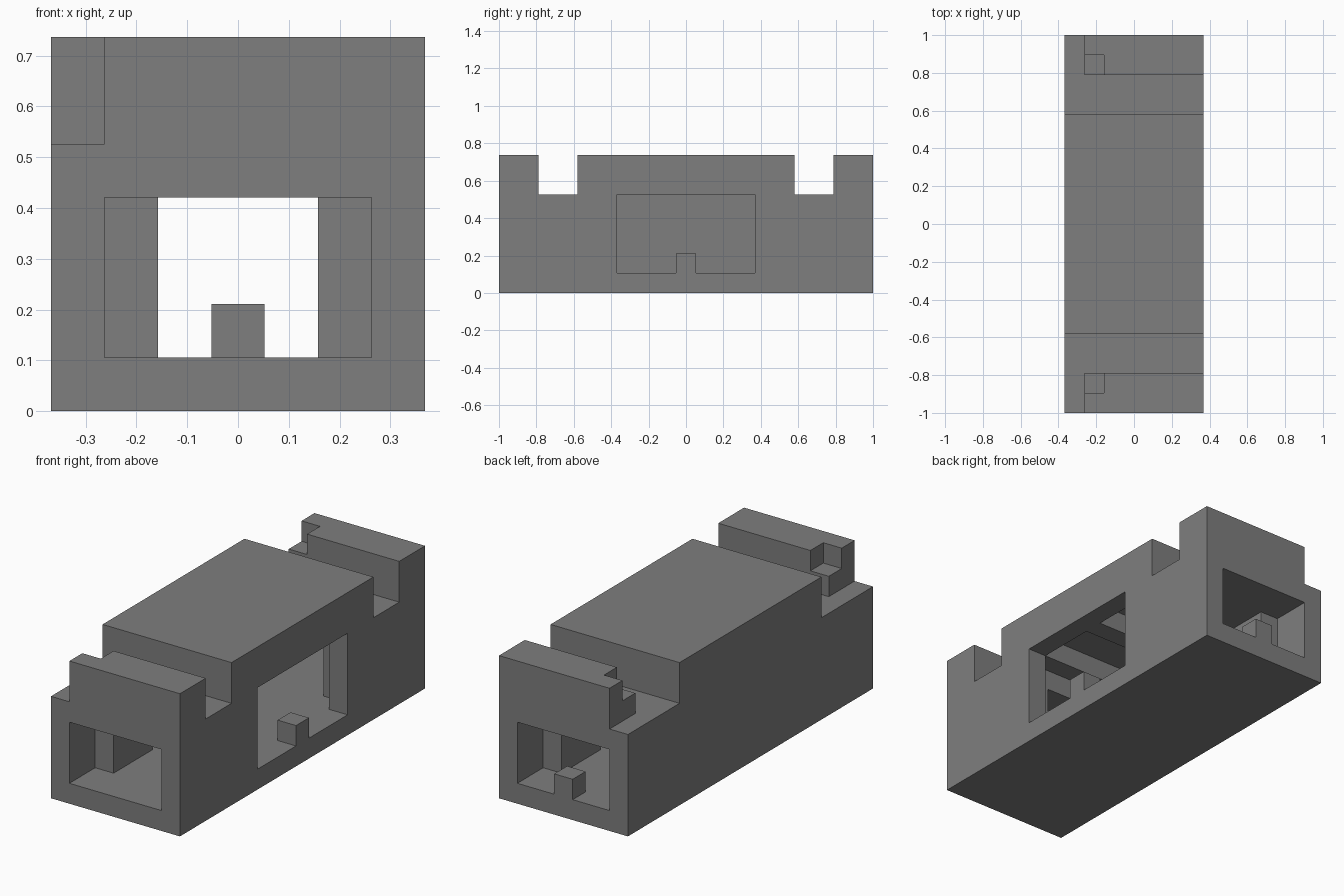
import bpy
import bmesh
from mathutils import Matrix, Vector

U = 2 / 19  # one block of the modular grid

cube = bpy.data.objects.get("Cube")
if cube:
    bpy.data.objects.remove(cube, do_unlink=True)

grey = bpy.data.materials.new("mid grey")
grey.use_nodes = True
grey.diffuse_color = (0.21, 0.21, 0.21, 1)
grey.node_tree.nodes["Principled BSDF"].inputs["Base Color"].default_value = grey.diffuse_color


def box(name, x, y, z):
    """Box spanning three (low, high) ranges in grid units."""
    lo, hi = Vector((x[0], y[0], z[0])), Vector((x[1], y[1], z[1]))
    bm = bmesh.new()
    bmesh.ops.create_cube(bm, size=1, matrix=Matrix.Translation((lo + hi) / 2 * U)
                          @ Matrix.Diagonal(((hi - lo) * U).to_4d()))
    mesh = bpy.data.meshes.new(name)
    bm.to_mesh(mesh)
    bm.free()
    mesh.materials.append(grey)
    obj = bpy.data.objects.new(name, mesh)
    bpy.context.scene.collection.objects.link(obj)
    return obj


def combine(target, operation, name, x, y, z):
    """Add a box to the target, or carve it away."""
    tool = box(name, x, y, z)
    mod = target.modifiers.new(name, 'BOOLEAN')
    mod.operation, mod.object, mod.solver = operation, tool, 'EXACT'
    bpy.context.view_layer.objects.active = target
    bpy.ops.object.modifier_apply(modifier=name)
    bpy.data.objects.remove(tool, do_unlink=True)


def carve(*args):
    combine(hull, 'DIFFERENCE', *args)


def add(*args):
    combine(hull, 'UNION', *args)


def span(side, near, far):
    """Range along y, mirrored to the front (-1) or back (1)."""
    return tuple(sorted((side * near, side * far)))


hull = box("hull", (-3.5, 3.5), (-9.5, 9.5), (0, 7))

# Hollow room, the passage through it, and the wide side opening
carve("room", (-2.5, 2.5), (-4.5, 4.5), (1, 6))
carve("passage", (-1.5, 1.5), (-10, 10), (1, 4))
carve("side_opening", (2, 4), (-3.5, 3.5), (1, 5))

for side in (-1, 1):
    # End recess, roof channel, and stepped corner of the end block
    carve("end_recess", (-2.5, 2.5), span(side, 7.5, 10), (1, 4))
    carve("roof_channel", (-4, 4), span(side, 5.5, 7.5), (5, 8))
    carve("corner_step", (-4, -2.5), span(side, 7, 10), (5, 8))
    carve("corner_notch", (-3, -1.5), span(side, 7, 8.5), (6, 8))
    # Ceiling rib over each end of the room
    add("end_rib", (-3, 3), span(side, 3.5, 5), (5, 6.5))

# Middle ceiling rib and the two small posts on the sills
add("middle_rib", (-3, 3), (-0.5, 0.5), (5, 6.5))
add("side_post", (2.5, 3.5), (-0.5, 0.5), (0.5, 2))
add("back_post", (-0.5, 0.5), (8.5, 9.5), (0.5, 2))

# Merge leftover coplanar pieces
bm = bmesh.new()
bm.from_mesh(hull.data)
bmesh.ops.remove_doubles(bm, verts=bm.verts, dist=0.0001)
bmesh.ops.dissolve_limit(bm, angle_limit=0.01, verts=bm.verts, edges=bm.edges)
bm.to_mesh(hull.data)
bm.free()
